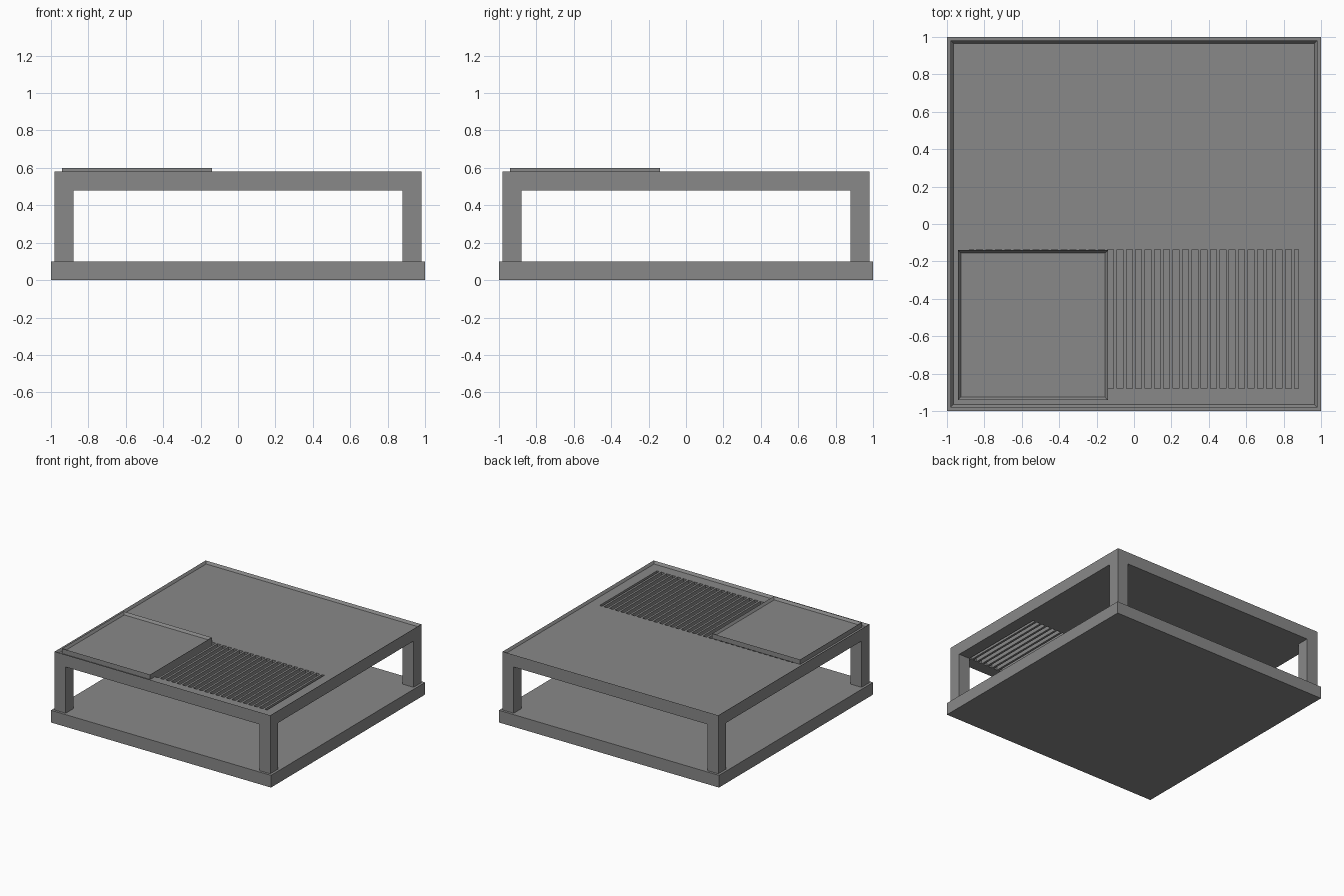
import bpy
import bmesh
from mathutils import Vector

cube = bpy.data.objects.get("Cube")
if cube:
    bpy.data.objects.remove(cube, do_unlink=True)

# One plain grey for the whole pavilion
grey = bpy.data.materials.new("plain grey")
grey.use_nodes = True
grey.diffuse_color = (0.25, 0.25, 0.25, 1)
grey.node_tree.nodes["Principled BSDF"].inputs["Base Color"].default_value = grey.diffuse_color


def add_block(bm, low, high):
    """Add a box between two corners and return its top face."""
    low, high = Vector(low), Vector(high)
    verts = bmesh.ops.create_cube(bm, size=1)["verts"]
    for v in verts:
        v.co = (low + high) / 2 + v.co * (high - low)
    faces = {f for v in verts for f in v.link_faces}
    return max(faces, key=lambda f: f.calc_center_median().z)


def make_object(name, blocks, rim=0, sink=0):
    """Build boxes as one object; a rim sinks the tops inside a raised edge."""
    bm = bmesh.new()
    for low, high in blocks:
        top = add_block(bm, low, high)
        if rim:
            bmesh.ops.inset_region(bm, faces=[top], thickness=rim)
            bmesh.ops.translate(bm, verts=top.verts, vec=(0, 0, -sink))
    bmesh.ops.recalc_face_normals(bm, faces=bm.faces)
    mesh = bpy.data.meshes.new(name)
    bm.to_mesh(mesh)
    bm.free()
    mesh.materials.append(grey)
    obj = bpy.data.objects.new(name, mesh)
    bpy.context.collection.objects.link(obj)
    return obj


OUTER, INNER = 0.98, 0.88          # outer and inner lines of the frame
SOFFIT, DECK, TOP = 0.48, 0.56, 0.58
BAY_BACK = -0.135                  # back edge of the slatted opening

# Floor slab
make_object("floor_slab", [((-1, -1, 0), (1, 1, 0.1))])

# Corner posts
for x_name, sx in (("right", -1), ("left", 1)):
    for y_name, sy in (("front", -1), ("back", 1)):
        xs = sorted((sx * INNER, sx * OUTER))
        ys = sorted((sy * INNER, sy * OUTER))
        make_object(f"{y_name}_{x_name}_post",
                    [((xs[0], ys[0], 0.1), (xs[1], ys[1], SOFFIT))])

# Roof with a low rim and an opening along the front
roof = make_object("roof", [((-OUTER, -OUTER, SOFFIT), (OUTER, OUTER, TOP))],
                   rim=0.02, sink=TOP - DECK)
cutter = make_object("opening_cutter", [((-INNER, -INNER, 0.3), (INNER, BAY_BACK, 0.8))])
cutter.hide_render = True
cut = roof.modifiers.new("opening", "BOOLEAN")
cut.operation = "DIFFERENCE"
cut.solver = "EXACT"
cut.object = cutter
bpy.context.view_layer.objects.active = roof
bpy.ops.object.modifier_apply(modifier=cut.name)
bpy.data.objects.remove(cutter, do_unlink=True)

# Upright slats across the opening
count, pitch, half = 35, 0.05, 0.009
centres = [(i - (count - 1) / 2) * pitch for i in range(count)]
make_object("roof_slats", [((x - half, -INNER, SOFFIT), (x + half, BAY_BACK, DECK))
                           for x in centres])

# Raised square cover with its own rim
make_object("roof_cover", [((-0.94, -0.94, DECK), (-0.14, -0.14, 0.6))],
            rim=0.02, sink=0.02)
